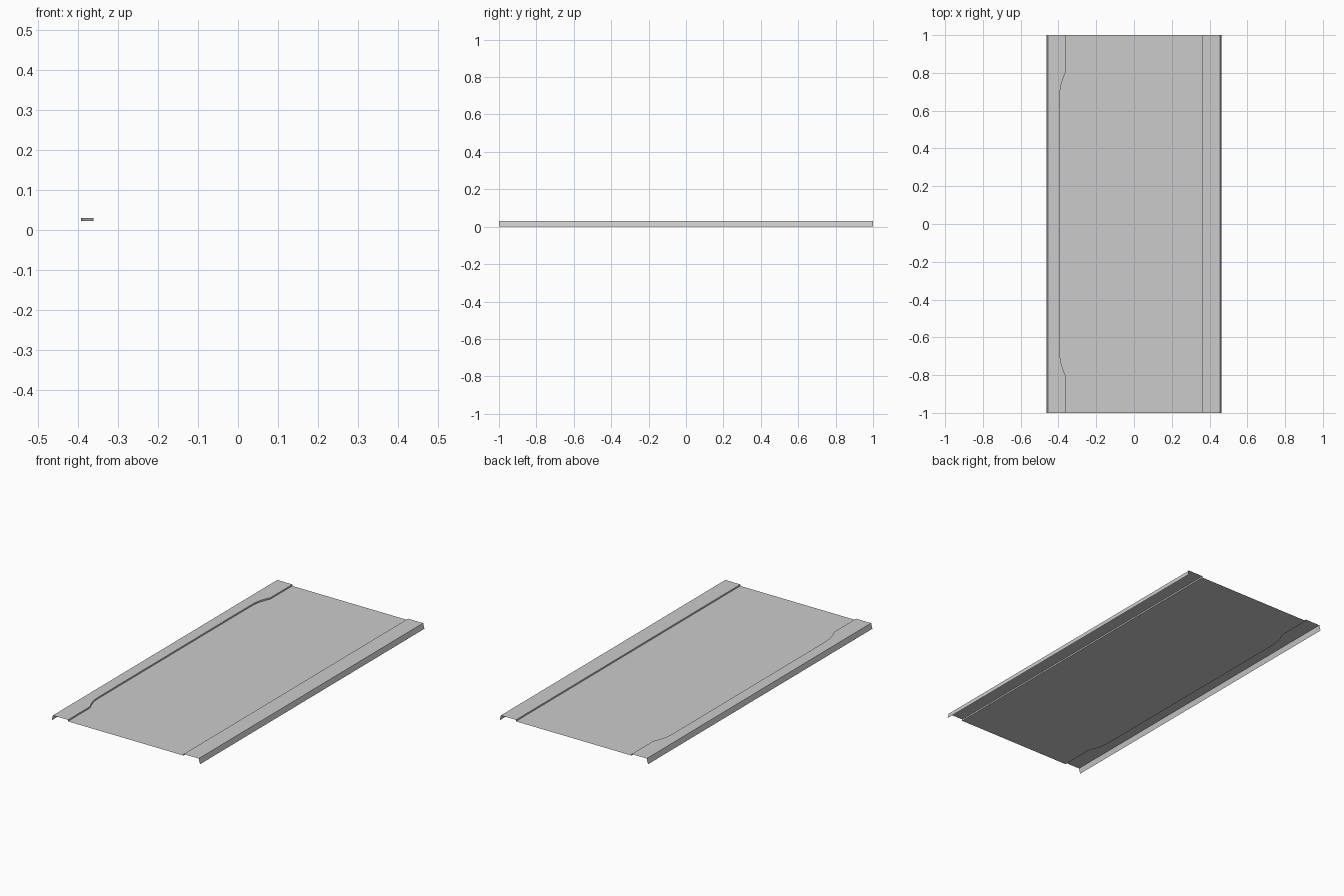
import bpy

if "Cube" in bpy.data.objects:
    bpy.data.objects.remove(bpy.data.objects["Cube"])

RAIL_Z, PAN_Z = 0.03, 0.0215
EDGE, LIP, STEP, JOG = 0.455, 0.463, 0.361, 0.392

# Left step line (y, x): wide in the middle, curving inward towards each end
half = [(0.69, -JOG), (0.715, -0.390), (0.745, -0.384), (0.775, -0.374),
        (0.805, -STEP), (1.0, -STEP)]
stations = [(-y, x) for y, x in reversed(half)] + half


def loft(name, profile):
    """Sheet lofted along y; profile(x_left_step) gives (x, z) points from left to right."""
    verts, faces = [], []
    for y, xs in stations:
        pts = profile(xs)
        verts += [(x, y, z) for x, z in pts]
    n = len(pts)
    for i in range(len(stations) - 1):
        for j in range(n - 1):
            a = i * n + j
            faces.append((a, a + 1, a + n + 1, a + n))
    mesh = bpy.data.meshes.new(name)
    mesh.from_pydata(verts, [], faces)
    obj = bpy.data.objects.new(name, mesh)
    bpy.context.collection.objects.link(obj)
    return obj


# Outer lips and raised rails
loft("left_lip", lambda xs: [(-LIP, 0), (-EDGE, RAIL_Z)])
loft("left_rail", lambda xs: [(-EDGE, RAIL_Z), (xs, RAIL_Z)])
loft("right_rail", lambda xs: [(STEP, RAIL_Z), (EDGE, RAIL_Z)])
loft("right_lip", lambda xs: [(EDGE, RAIL_Z), (LIP, 0)])

# Step walls down to the recessed panel
left_step = loft("left_step", lambda xs: [(xs, RAIL_Z), (xs, PAN_Z)])
loft("right_step", lambda xs: [(STEP, PAN_Z), (STEP, RAIL_Z)])

# Recessed flat panel
loft("centre_panel", lambda xs: [(xs, PAN_Z), (STEP, PAN_Z)])

# Smooth the curved step wall
bpy.context.view_layer.objects.active = left_step
left_step.select_set(True)
bpy.ops.object.shade_smooth_by_angle()
